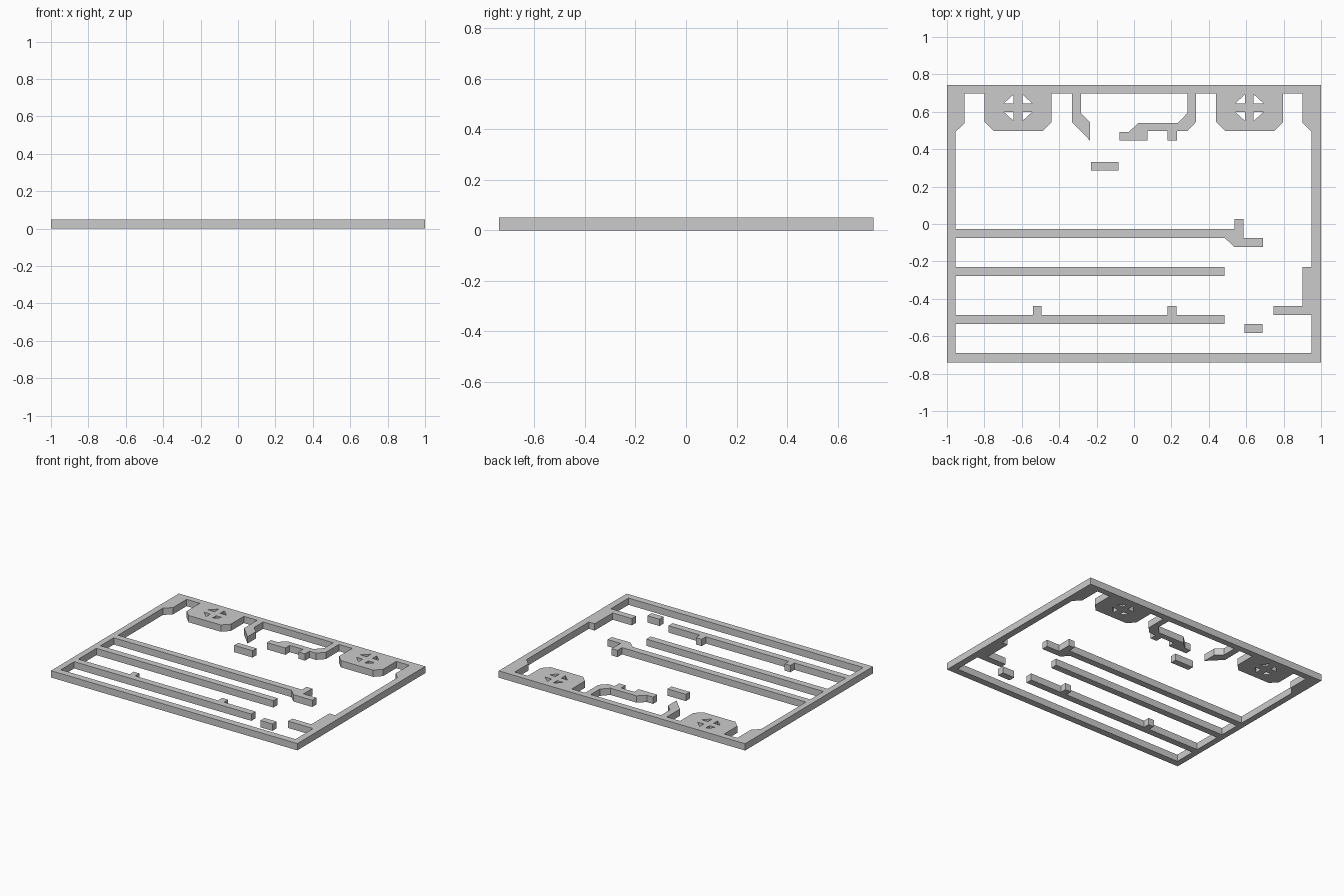
import bpy, bmesh

if "Cube" in bpy.data.objects:
    bpy.data.objects.remove(bpy.data.objects["Cube"])

H = 0.05      # plate thickness
TOP = 0.697   # inner edge of the back rail
L, R = -0.955, 0.95   # inner edges of the side rails


def extruded_plate(name, loops):
    """Fill closed outlines (inner ones become openings) and give them thickness."""
    cu = bpy.data.curves.new(name, 'CURVE')
    cu.dimensions = '2D'
    cu.fill_mode = 'BOTH'
    cu.extrude = H / 2
    for pts in loops:
        sp = cu.splines.new('POLY')
        sp.points.add(len(pts) - 1)
        for p, (x, y) in zip(sp.points, pts):
            p.co = (x, y, 0, 1)
        sp.use_cyclic_u = True
    tmp = bpy.data.objects.new(name + "_outline", cu)
    bpy.context.collection.objects.link(tmp)
    dg = bpy.context.evaluated_depsgraph_get()
    me = bpy.data.meshes.new_from_object(tmp.evaluated_get(dg))
    bpy.data.objects.remove(tmp)
    bm = bmesh.new()
    bm.from_mesh(me)
    bmesh.ops.remove_doubles(bm, verts=bm.verts, dist=1e-4)
    bmesh.ops.translate(bm, verts=bm.verts, vec=(0, 0, H / 2))
    bmesh.ops.recalc_face_normals(bm, faces=bm.faces)
    for f in bm.faces:
        f.smooth = False
    bm.to_mesh(me)
    bm.free()
    me.name = name
    bpy.context.collection.objects.link(bpy.data.objects.new(name, me))


def block(name, x0, x1, y0, y1):
    bpy.ops.mesh.primitive_cube_add(size=1, location=((x0 + x1) / 2, (y0 + y1) / 2, H / 2))
    ob = bpy.context.object
    ob.name = name
    ob.scale = (x1 - x0, y1 - y0, H)


def vent_tab(x):
    """Chamfered tab hanging from the back rail."""
    return [(x, TOP), (x, .545), (x + .048, .497), (x + .31, .497),
            (x + .358, .545), (x + .358, TOP)]


def vent_holes(x):
    """Four triangular openings around a cross."""
    cx, cy = x + .178, .622
    return [[(cx + sx * .023, cy + sy * .023), (cx + sx * .076, cy + sy * .023),
             (cx + sx * .023, cy + sy * .071)] for sx in (-1, 1) for sy in (-1, 1)]


VENTS = (-.798, .439)

# Segments of the inner outline, clockwise from the back left corner
left_corner = [(L, .492), (-.905, .54), (-.905, TOP)]
hook = [(-.332, TOP), (-.332, .545), (-.236, .447), (-.236, .545), (-.284, .593), (-.284, TOP)]
arm = [(.285, TOP), (.285, .593), (.235, .54), (.024, .54), (-.027, .493), (-.078, .493),
       (-.078, .446), (.072, .446), (.072, .497), (.179, .497), (.179, .446), (.231, .446),
       (.231, .497), (.284, .497), (.331, .545), (.331, TOP)]
right_corner = [(.902, TOP), (.902, .54), (R, .492)]
right_ledge = [(R, -.23), (.902, -.23), (.902, -.438), (.747, -.438), (.747, -.486), (R, -.486)]
front_edge = [(R, -.69), (L, -.69)]
front_bar = [(L, -.535), (.483, -.535), (.483, -.486), (.227, -.486), (.227, -.438),
             (.179, -.438), (.179, -.486), (-.495, -.486), (-.495, -.438), (-.54, -.438),
             (-.54, -.486), (L, -.486)]
middle_bar = [(L, -.279), (.483, -.279), (.483, -.23), (L, -.23)]
back_bar = [(L, -.076), (.487, -.076), (.538, -.124), (.69, -.124), (.69, -.076),
            (.585, -.076), (.585, .026), (.538, .026), (.538, -.027), (L, -.027)]

inner = (left_corner + vent_tab(VENTS[0]) + hook + arm + vent_tab(VENTS[1]) + right_corner
         + right_ledge + front_edge + front_bar + middle_bar + back_bar)
outer = [(-1, -.74), (1, -.74), (1, .743), (-1, .743)]

# Frame with its tabs, arms and bars
extruded_plate("frame", [outer, inner] + [h for x in VENTS for h in vent_holes(x)])

# Loose blocks
block("back_block", -.231, -.082, .286, .332)
block("front_block", .59, .688, -.583, -.535)
